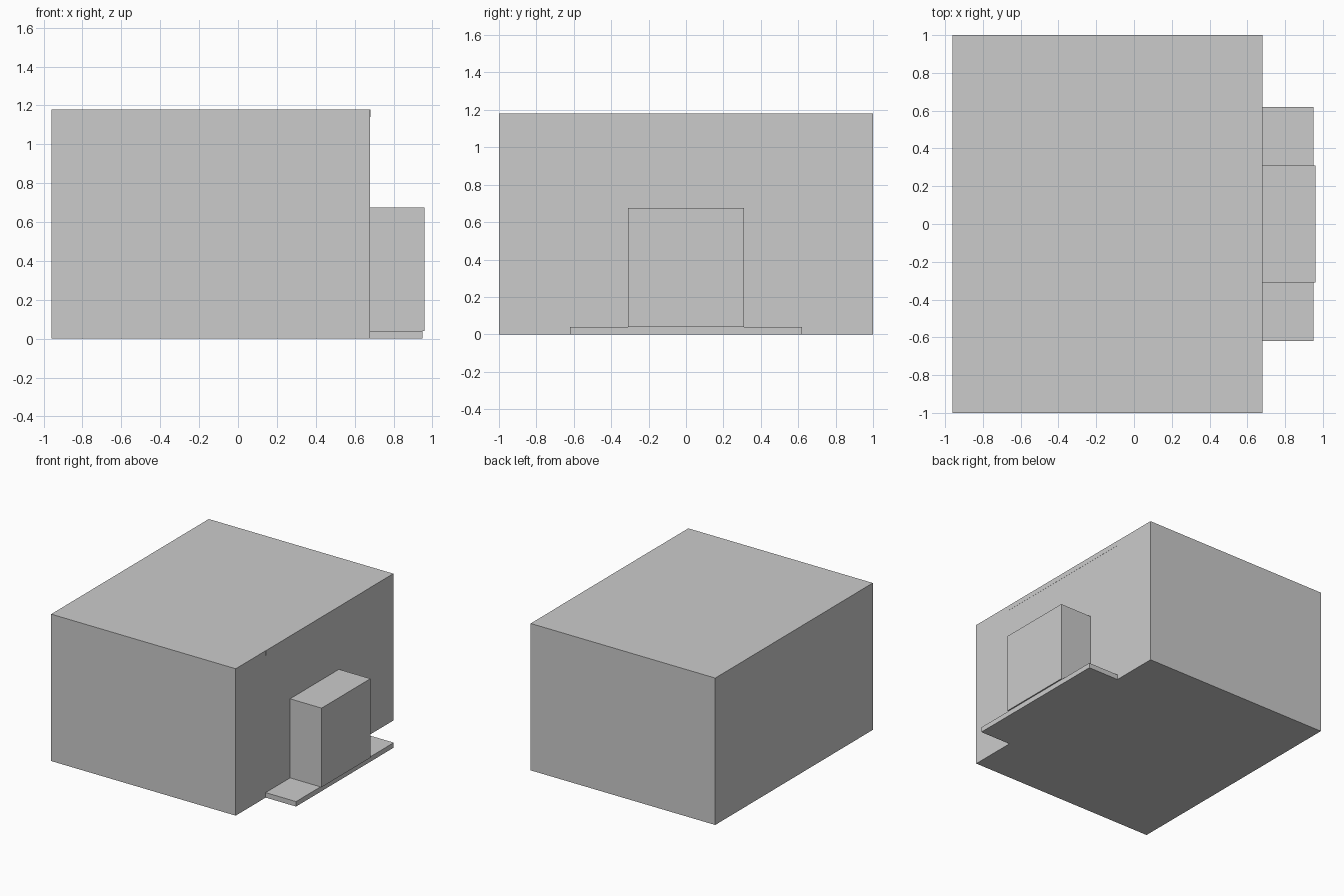
import bpy

if "Cube" in bpy.data.objects:
    bpy.data.objects.remove(bpy.data.objects["Cube"])


def box(name, x, y, z):
    """Axis-aligned box from (min, max) ranges."""
    bpy.ops.mesh.primitive_cube_add(size=1, location=[sum(r) / 2 for r in (x, y, z)])
    ob = bpy.context.object
    ob.name = name
    ob.scale = [r[1] - r[0] for r in (x, y, z)]
    bpy.ops.object.transform_apply(location=False, rotation=False, scale=True)
    return ob


WALL = 0.68   # x of the wall carrying the entrance
SLAB = 0.04   # slab thickness
TOP = 1.18

# Main volume
box("main_body", (-0.96, WALL), (-1, 1), (0, TOP))

# Low step in front of the wall
box("step_slab", (WALL, 0.95), (-0.62, 0.62), (0, SLAB))

# Block standing on the step, overhanging it slightly
box("entrance_block", (WALL, 0.96), (-0.31, 0.31), (SLAB, 0.675))

# Hairline trim along the top of the wall
box("top_trim", (WALL - 0.002, WALL + 0.001), (-0.62, 0.62), (TOP - SLAB, TOP))
